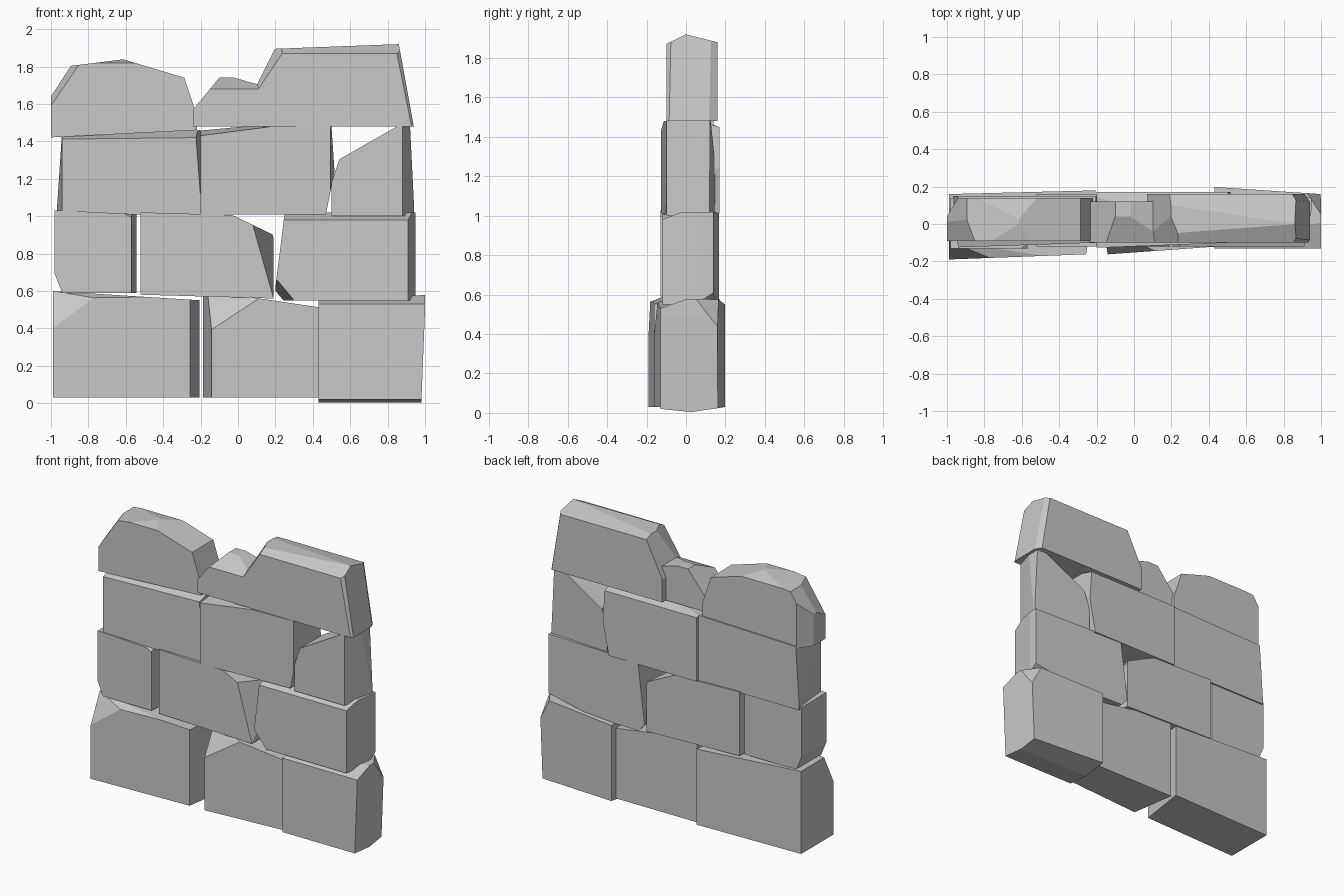
import bpy
import bmesh
from mathutils import Vector

if "Cube" in bpy.data.objects:
    bpy.data.objects.remove(bpy.data.objects["Cube"], do_unlink=True)

# Single stone colour
stone_grey = bpy.data.materials.new("stone_grey")
stone_grey.use_nodes = True
colour = (0.58, 0.58, 0.58, 1)
stone_grey.diffuse_color = colour
stone_grey.node_tree.nodes["Principled BSDF"].inputs["Base Color"].default_value = colour

# Outward direction of each side of a block
OUTWARD = {
    "left": Vector((-1, 0, 0)), "right": Vector((1, 0, 0)),
    "front": Vector((0, -1, 0)), "back": Vector((0, 1, 0)),
    "bottom": Vector((0, 0, -1)), "top": Vector((0, 0, 1)),
}


def chip(bm, bounds, cuts):
    """Slice off an edge or corner; each cut is how far the slice
    reaches inward from that side of the uncut block."""
    normal = Vector()
    reach = -1
    for side, distance in cuts.items():
        direction = OUTWARD[side] / distance
        normal += direction
        reach += direction.dot(Vector((abs(c) for c in OUTWARD[side]))) * bounds[side]
    point = normal * (reach / normal.length_squared)
    cut = bmesh.ops.bisect_plane(bm, geom=bm.verts[:] + bm.edges[:] + bm.faces[:],
                                 plane_co=point, plane_no=normal, clear_outer=True)
    rim = [e for e in cut["geom_cut"] if isinstance(e, bmesh.types.BMEdge)]
    if rim:
        bmesh.ops.holes_fill(bm, edges=rim, sides=0)


def stone(name, bounds, *chips):
    """A block between the given bounds, hewn flat by each chip in turn."""
    bm = bmesh.new()
    for x in (bounds["left"], bounds["right"]):
        for y in (bounds["front"], bounds["back"]):
            for z in (bounds["bottom"], bounds["top"]):
                bm.verts.new((x, y, z))
    bmesh.ops.convex_hull(bm, input=bm.verts[:])
    bmesh.ops.dissolve_limit(bm, angle_limit=0.01, verts=bm.verts[:], edges=bm.edges[:])
    for cuts in chips:
        chip(bm, bounds, cuts)
    bmesh.ops.recalc_face_normals(bm, faces=bm.faces[:])
    mesh = bpy.data.meshes.new(name)
    bm.to_mesh(mesh)
    bm.free()
    mesh.materials.append(stone_grey)
    bpy.context.scene.collection.objects.link(bpy.data.objects.new(name, mesh))


# Bottom course
stone("bottom_left_stone",
      dict(left=-.99, right=-.2, bottom=.03, top=.6, front=-.19, back=.18),
      dict(right=.06, front=.4), dict(top=.05, right=.8), dict(top=.04, front=.1),
      dict(left=.3, top=.2, front=.1), dict(front=.03, right=.8), dict(back=.02, left=.8))
stone("bottom_middle_stone",
      dict(left=-.2, right=.45, bottom=.03, top=.57, front=-.17, back=.15),
      dict(left=.06, front=.4), dict(front=.05, right=.7),
      dict(left=.4, top=.22, front=.15), dict(top=.06, right=.4))
stone("bottom_right_stone",
      dict(left=.43, right=1, bottom=0, top=.58, front=-.13, back=.2),
      dict(top=.05, front=.14), dict(top=.03, left=.6), dict(back=.04, right=.6),
      dict(right=.1, top=.2, back=.15), dict(right=.02, bottom=.5),
      dict(bottom=.03, back=.2), dict(bottom=.02, front=.2))

# Second course
stone("second_left_stone",
      dict(left=-.98, right=-.54, bottom=.59, top=1.03, front=-.13, back=.14),
      dict(right=.03, front=.3), dict(top=.02, right=.4),
      dict(left=.04, bottom=.1), dict(top=.05, right=.1, front=.1))
stone("second_middle_stone",
      dict(left=-.52, right=.19, bottom=.56, top=1.02, front=-.12, back=.16),
      dict(right=.13, top=.46, front=.4), dict(right=.25, top=.12),
      dict(top=.02, right=.7), dict(bottom=.02, left=.7))
stone("second_right_stone",
      dict(left=.2, right=.95, bottom=.55, top=1.02, front=-.12, back=.17),
      dict(left=.1, bottom=.12, front=.5), dict(left=.05, top=.4),
      dict(top=.04, front=.1), dict(right=.04, front=.2), dict(back=.03, right=.8),
      dict(right=.4, bottom=.08, back=.12))

# Third course
stone("third_left_stone",
      dict(left=-.98, right=-.2, bottom=1.01, top=1.46, front=-.13, back=.15),
      dict(left=.04, front=.4), dict(left=.04, top=.6), dict(top=.02, left=.8),
      dict(top=.05, front=.15), dict(right=.03, top=.4, front=.3), dict(front=.03, right=.9))
stone("third_middle_stone",
      dict(left=-.2, right=.52, bottom=1.01, top=1.48, front=-.13, back=.17),
      dict(top=.05, left=.4, front=.5), dict(right=.05, bottom=.25), dict(top=.03, back=.1),
      dict(right=.03, front=.2), dict(right=.02, top=.3), dict(front=.03, right=.8))
stone("third_right_stone",
      dict(left=.5, right=.94, bottom=1, top=1.48, front=-.1, back=.15),
      dict(left=.35, top=.2), dict(left=.1, top=.3),
      dict(right=.06, front=.2), dict(right=.02, top=.4), dict(back=.03, right=.5))

# Broken top course
stone("top_left_stone",
      dict(left=-1, right=-.22, bottom=1.42, top=1.84, front=-.09, back=.14),
      dict(right=.1, top=.3), dict(right=.4, top=.12), dict(left=.4, top=.05),
      dict(left=.13, top=.2), dict(top=.02, front=.1), dict(top=.03, back=.12),
      dict(left=.17, top=.25, front=.5), dict(left=.06, back=.1),
      dict(bottom=.04, right=.8))
stone("top_small_stone",
      dict(left=-.24, right=.12, bottom=1.48, top=1.74, front=-.1, back=.12),
      dict(left=.14, top=.17), dict(top=.06, front=.14), dict(top=.04, right=.14))
stone("top_right_stone",
      dict(left=.07, right=.94, bottom=1.48, top=1.92, front=-.1, back=.16),
      dict(right=.08, top=.44), dict(left=.14, top=.28), dict(top=.03, left=.8),
      dict(top=.05, front=.1), dict(top=.04, back=.16), dict(right=.1, top=.5, front=.12),
      dict(left=.2, top=.3, front=.5), dict(right=.1, top=.6, back=.16))
